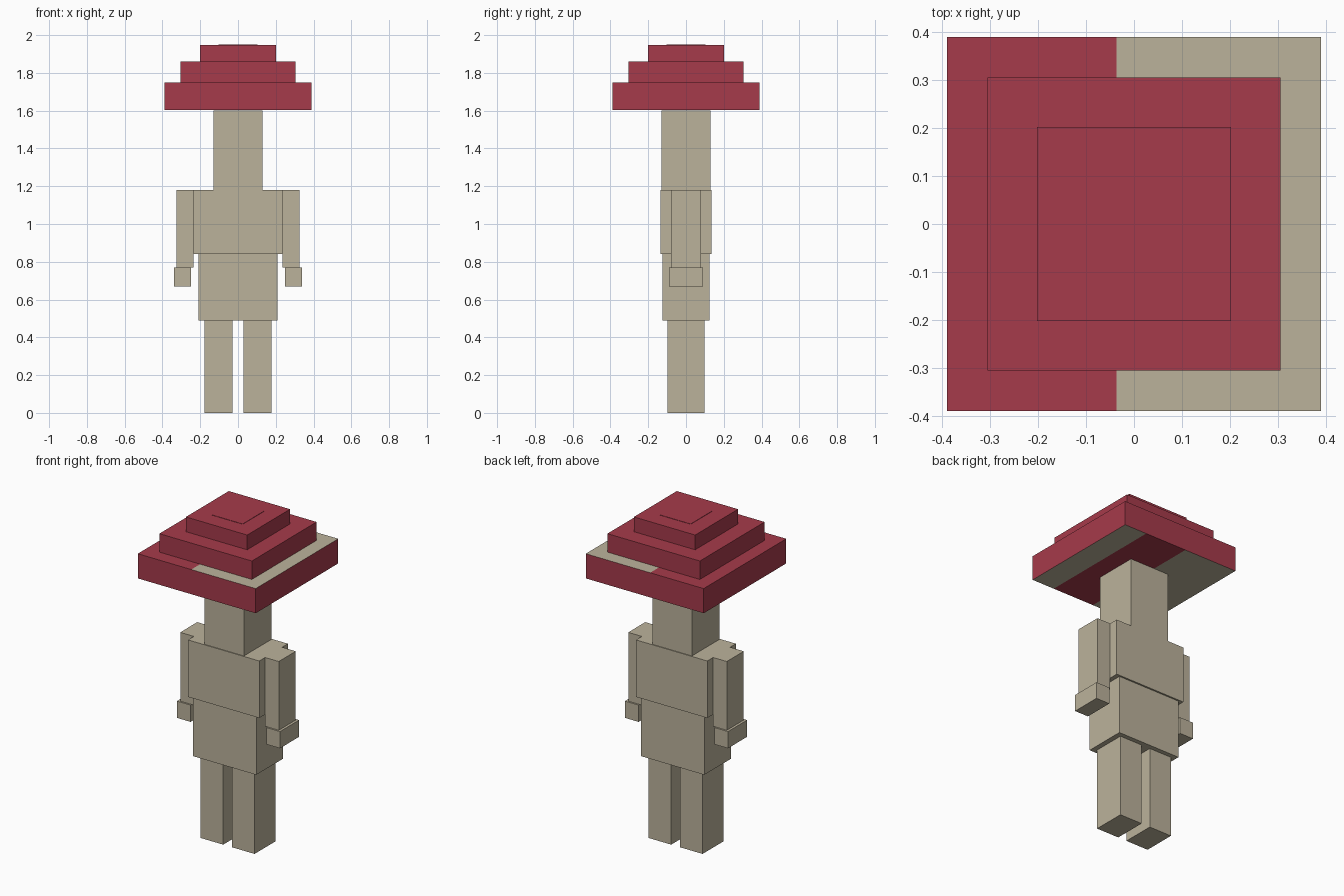
import bpy
import bmesh
from mathutils import Vector

old = bpy.data.objects.get("Cube")
if old:
    bpy.data.objects.remove(old, do_unlink=True)


def make_material(name, rgb):
    mat = bpy.data.materials.new(name)
    mat.use_nodes = True
    colour = (*rgb, 1.0)
    mat.diffuse_color = colour
    mat.node_tree.nodes["Principled BSDF"].inputs["Base Color"].default_value = colour
    return mat


beige = make_material("beige", (0.50, 0.448, 0.33))
red = make_material("red", (0.38, 0.043, 0.07))


def box(name, x0, x1, depth, z0, z1, mat):
    """Box from x0 to x1 and z0 to z1, reaching depth in front and behind."""
    bm = bmesh.new()
    bmesh.ops.create_cube(bm, size=1)
    bmesh.ops.scale(bm, vec=(x1 - x0, 2 * depth, z1 - z0), verts=bm.verts)
    bmesh.ops.translate(bm, vec=((x0 + x1) / 2, 0, (z0 + z1) / 2), verts=bm.verts)
    mesh = bpy.data.meshes.new(name)
    bm.to_mesh(mesh)
    bm.free()
    mesh.materials.append(mat)
    obj = bpy.data.objects.new(name, mesh)
    bpy.context.collection.objects.link(obj)
    return obj


def centred_box(name, half_width, depth, z0, z1, mat):
    return box(name, -half_width, half_width, depth, z0, z1, mat)


def paired_box(name, inner, outer, depth, z0, z1, mat):
    box("left_" + name, inner, outer, depth, z0, z1, mat)
    box("right_" + name, -outer, -inner, depth, z0, z1, mat)


# Body
centred_box("head", 0.13, 0.13, 1.18, 1.60, beige)
centred_box("torso", 0.235, 0.135, 0.84, 1.18, beige)
centred_box("hips", 0.208, 0.125, 0.49, 0.84, beige)

# Limbs
paired_box("leg", 0.029, 0.178, 0.098, 0, 0.49, beige)
paired_box("arm", 0.235, 0.325, 0.08, 0.77, 1.18, beige)
paired_box("hand", 0.25, 0.34, 0.09, 0.67, 0.77, beige)

# Stepped hat
brim = centred_box("hat_brim", 0.389, 0.389, 1.603, 1.75, red)
centred_box("hat_middle", 0.305, 0.305, 1.75, 1.86, red)
centred_box("hat_crown", 0.202, 0.202, 1.86, 1.948, red)
centred_box("hat_top_plate", 0.103, 0.103, 1.946, 1.95, red)

# Brim patches: beige on one part of the top and on both edges of the underside
TOP_SPLIT, UNDER_SPLIT = -0.036, 0.24
brim.data.materials.append(beige)
bm = bmesh.new()
bm.from_mesh(brim.data)
for x in (TOP_SPLIT, UNDER_SPLIT):
    bmesh.ops.bisect_plane(bm, geom=bm.verts[:] + bm.edges[:] + bm.faces[:],
                           plane_co=Vector((x, 0, 0)), plane_no=Vector((1, 0, 0)))
bm.normal_update()
for face in bm.faces:
    x = face.calc_center_median().x
    if face.normal.z > 0.5:
        face.material_index = int(x > TOP_SPLIT)
    elif face.normal.z < -0.5:
        face.material_index = int(x < TOP_SPLIT or x > UNDER_SPLIT)
bm.to_mesh(brim.data)
bm.free()
